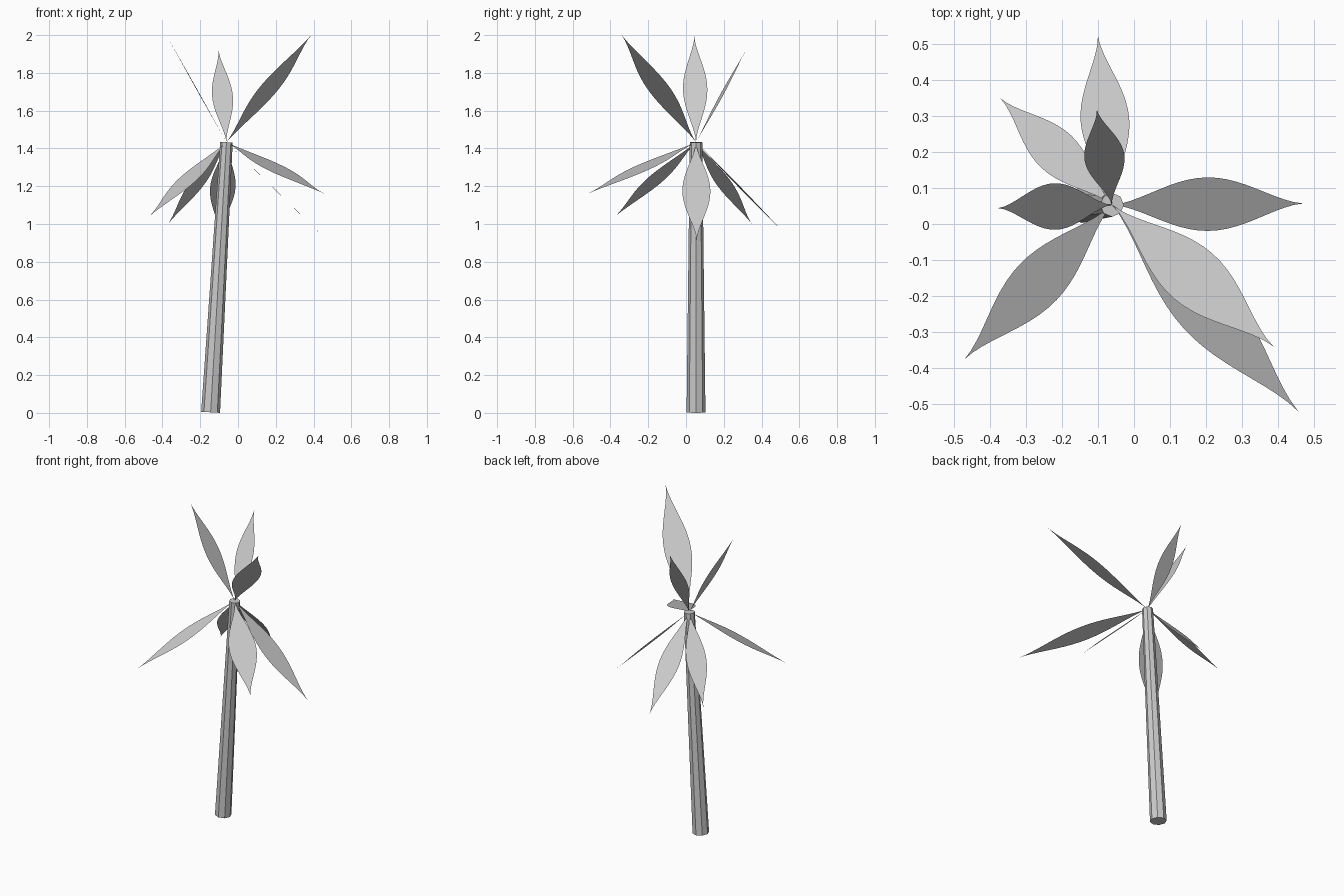
import bpy
import bmesh
import math
from mathutils import Vector

cube = bpy.data.objects.get("Cube")
if cube:
    bpy.data.objects.remove(cube, do_unlink=True)

grey = bpy.data.materials.new("plain_grey")
grey.use_nodes = True
colour = (0.6, 0.6, 0.6, 1)
grey.diffuse_color = colour
grey.node_tree.nodes["Principled BSDF"].inputs["Base Color"].default_value = colour

foot = Vector((-0.145, 0.053, 0.003))
crown = Vector((-0.061, 0.053, 1.433))


# Leaning, tapered eight-sided trunk
axis = crown - foot
bpy.ops.mesh.primitive_cone_add(vertices=8, radius1=0.05, radius2=0.033, depth=axis.length)
trunk = bpy.context.object
trunk.name = "trunk"
trunk.location = (foot + crown) / 2
trunk.rotation_euler = (0, math.atan2(axis.x, axis.z), 0)
trunk.data.materials.append(grey)


def add_leaf(name, tip, steps=20):
    """Flat pointed leaf from the crown to the tip, a fifth as wide as long."""
    along = Vector(tip) - crown
    across = Vector((-along.y, along.x, 0)).normalized() * along.length * 0.1
    bm = bmesh.new()
    rows = []
    for i in range(1, steps):
        t = i / steps
        half = across * math.sin(math.pi * t) ** 1.6
        mid = crown + along * t
        rows.append((bm.verts.new(mid - half), bm.verts.new(mid + half)))
    base, end = bm.verts.new(crown), bm.verts.new(tip)
    bm.faces.new((base, *rows[0]))
    for (a, b), (c, d) in zip(rows, rows[1:]):
        bm.faces.new((a, c, d, b))
    bm.faces.new((rows[-1][0], end, rows[-1][1]))
    bmesh.ops.recalc_face_normals(bm, faces=bm.faces)
    bm.normal_update()
    if bm.faces[:][steps // 2].normal.z < 0:
        bmesh.ops.reverse_faces(bm, faces=bm.faces)
    mesh = bpy.data.meshes.new(name)
    bm.to_mesh(mesh)
    bm.free()
    mesh.materials.append(grey)
    leaf = bpy.data.objects.new(name, mesh)
    bpy.context.collection.objects.link(leaf)


# Drooping and upright leaves
leaf_tips = {
    "leaf_back_low": (-0.10, 0.522, 0.95),
    "leaf_back_right_low": (-0.37, 0.348, 1.0),
    "leaf_back_high": (-0.103, 0.317, 1.92),
    "leaf_right_high": (-0.377, 0.044, 1.995),
    "leaf_left_low": (0.47, 0.057, 0.915),
    "leaf_front_left_high": (0.387, -0.34, 2.0),
    "leaf_front_left_low": (0.456, -0.52, 1.16),
    "leaf_front_right_low": (-0.47, -0.375, 1.04),
}
for name, tip in leaf_tips.items():
    add_leaf(name, tip)
